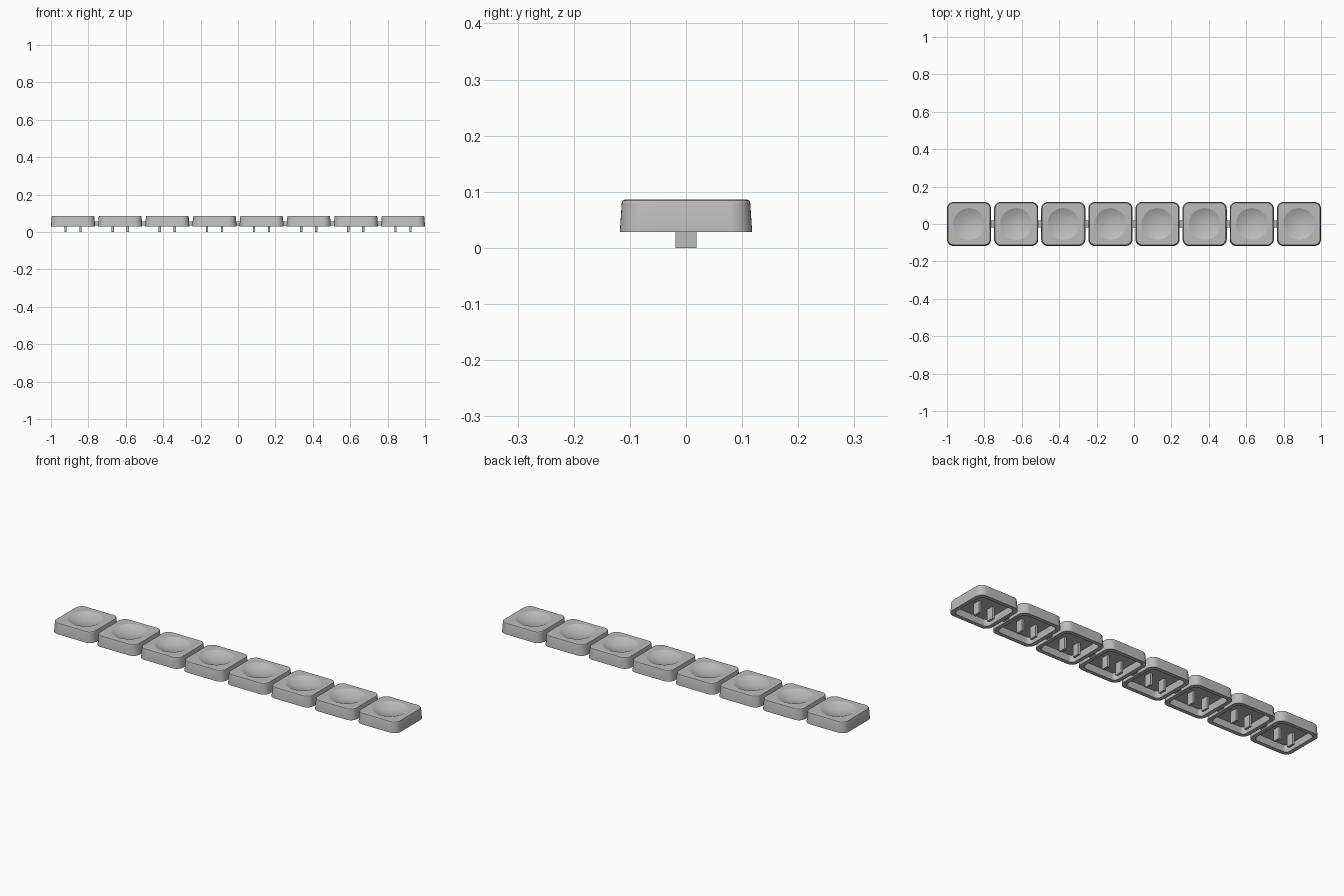
import bpy, bmesh, math

cube = bpy.data.objects.get("Cube")
if cube:
    bpy.data.objects.remove(cube, do_unlink=True)

COUNT, PITCH = 8, 0.252
BASE_Z, TOP_Z = 0.028, 0.086
DISH_R, DISH_DEPTH = 0.085, 0.02
CEILING_Z = 0.061

grey = bpy.data.materials.new("plain grey")
grey.use_nodes = True
colour = (0.5, 0.5, 0.5, 1)
grey.diffuse_color = colour
grey.node_tree.nodes["Principled BSDF"].inputs["Base Color"].default_value = colour


def finish(bm, name, x):
    bmesh.ops.recalc_face_normals(bm, faces=bm.faces)
    mesh = bpy.data.meshes.new(name)
    bm.to_mesh(mesh)
    bm.free()
    mesh.materials.append(grey)
    obj = bpy.data.objects.new(name, mesh)
    obj.location.x = x
    bpy.context.collection.objects.link(obj)
    return obj


def rounded_square(half, radius, arc=8, side=6):
    """Outline with the same point count for any size."""
    pts = []
    c = half - radius
    for q in range(4):
        turn = q * math.pi / 2
        quarter = [(half, -c + 2 * c * i / side) for i in range(side)]
        for i in range(arc):
            a = math.pi / 2 * i / arc
            quarter.append((c + radius * math.cos(a), c + radius * math.sin(a)))
        for x, y in quarter:
            pts.append((x * math.cos(turn) - y * math.sin(turn),
                        x * math.sin(turn) + y * math.cos(turn)))
    return pts


def circle(radius):
    """Circle whose points line up with the rounded square."""
    return [(radius * x / math.hypot(x, y), radius * y / math.hypot(x, y))
            for x, y in rounded_square(0.11, 0.035)]


def key_cap(name, x):
    # Rings run from the cavity ceiling, out round the rim, up and into the dish
    rings = [(rounded_square(0.094, 0.02), CEILING_Z),
             (rounded_square(0.098, 0.022), BASE_Z),
             (rounded_square(0.118, 0.036), BASE_Z),
             (rounded_square(0.1145, 0.034), TOP_Z - 0.006),
             (rounded_square(0.113, 0.033), TOP_Z - 0.002),
             (rounded_square(0.109, 0.03), TOP_Z)]
    steps = 8
    for i in range(steps):
        t = 1 - i / steps
        rings.append((circle(DISH_R * t), TOP_Z - DISH_DEPTH * (1 - t * t)))
    bm = bmesh.new()
    loops = [[bm.verts.new((px, py, z)) for px, py in pts] for pts, z in rings]
    for low, high in zip(loops, loops[1:]):
        for i in range(len(low)):
            j = (i + 1) % len(low)
            bm.faces.new((low[i], low[j], high[j], high[i]))
    bm.faces.new(loops[0])
    bm.faces.new(loops[-1])
    return finish(bm, name, x)


def box(name, x, size, low, high, offsets=(0,)):
    bm = bmesh.new()
    for dx in offsets:
        made = bmesh.ops.create_cube(bm, size=1)["verts"]
        bmesh.ops.scale(bm, vec=(size[0], size[1], high - low), verts=made)
        bmesh.ops.translate(bm, vec=(dx, 0, (low + high) / 2), verts=made)
    return finish(bm, name, x)


for n in range(COUNT):
    x = (n - (COUNT - 1) / 2) * PITCH
    # Hollow cap with a dished top
    cap = key_cap(f"key_cap_{n + 1}", x)
    bpy.ops.object.select_all(action="DESELECT")
    cap.select_set(True)
    bpy.context.view_layer.objects.active = cap
    bpy.ops.object.shade_smooth_by_angle(angle=math.radians(17))
    # Pair of flat pins under the cap
    box(f"mounting_pins_{n + 1}", x, (0.012, 0.038), 0, CEILING_Z + 0.002, (-0.04, 0.04))
    # Short bar joining neighbouring caps
    if n < COUNT - 1:
        box(f"link_bar_{n + 1}", x + PITCH / 2, (0.05, 0.038), 0.035, 0.056)
